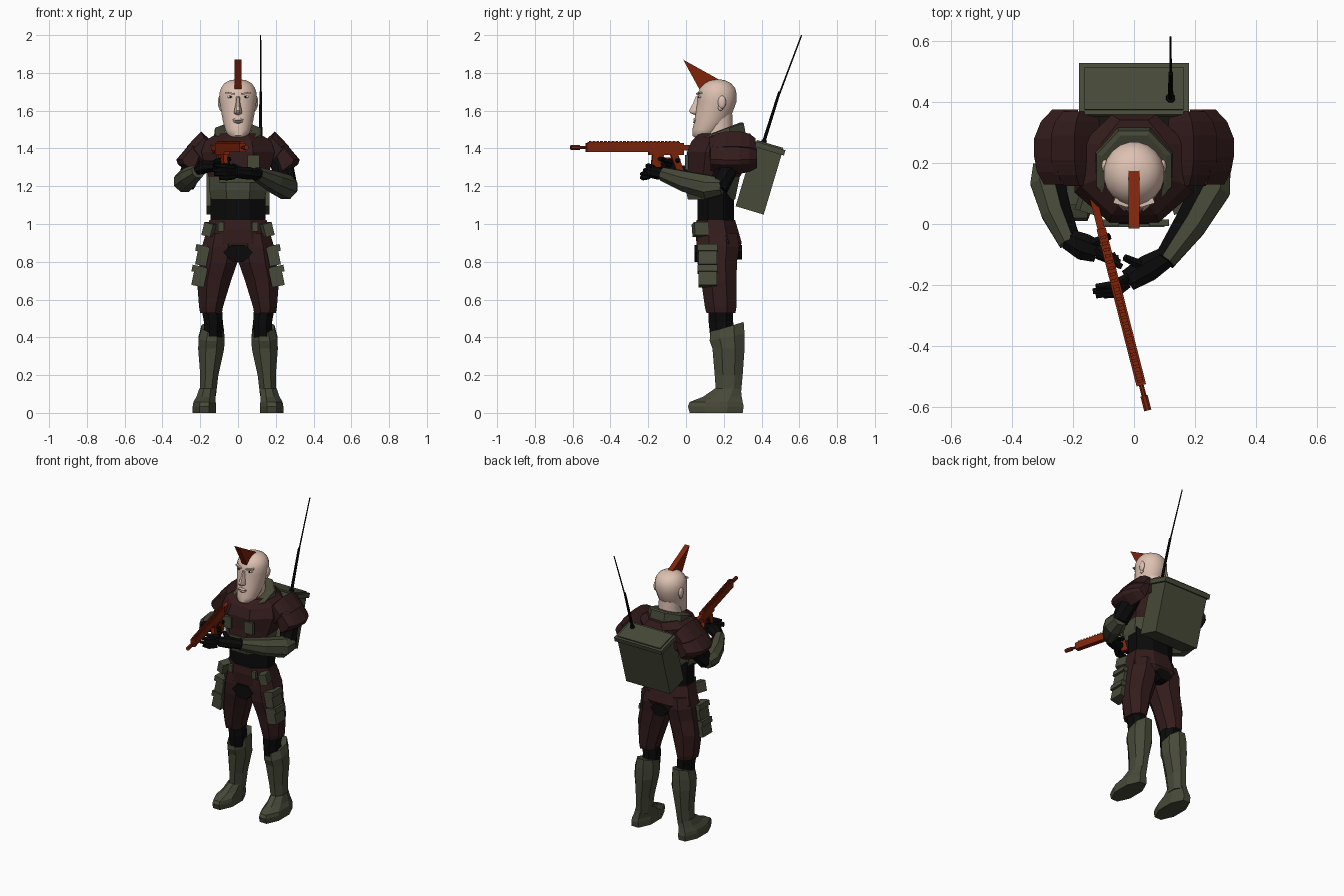
import bpy, bmesh, math
from mathutils import Matrix, Vector, Euler


def material(name, r, g, b):
    m = bpy.data.materials.new(name)
    m.diffuse_color = (r, g, b, 1)
    return m


MAROON = material("dark maroon", 0.034, 0.0115, 0.0115)
GREEN = material("olive green", 0.063, 0.067, 0.04)
BLACK = material("black", 0.003, 0.003, 0.003)
SKIN = material("skin", 0.72, 0.53, 0.44)
RED = material("rust red", 0.21, 0.017, 0.003)
WHITE = material("eye white", 0.7, 0.7, 0.68)


def finish(name, bm, mats, sym=False, rule=None, smooth=False):
    bmesh.ops.recalc_face_normals(bm, faces=bm.faces[:])
    me = bpy.data.meshes.new(name)
    for m in mats if isinstance(mats, tuple) else (mats,):
        me.materials.append(m)
    if rule:
        bm.normal_update()
        for f in bm.faces:
            f.material_index = rule(f)
    bm.to_mesh(me)
    bm.free()
    ob = bpy.data.objects.new(name, me)
    bpy.context.collection.objects.link(ob)
    if sym:
        ob.modifiers.new("mirror", 'MIRROR').use_axis = (True, False, False)
    if smooth:
        bpy.context.view_layer.objects.active = ob
        ob.select_set(True)
        bpy.ops.object.shade_smooth_by_angle(angle=math.radians(50))
        ob.select_set(False)
    return ob


def skin_rings(bm, rings):
    vs = [[bm.verts.new(p) for p in r] for r in rings]
    n = len(vs[0])
    for a, b in zip(vs, vs[1:]):
        for i in range(n):
            bm.faces.new((a[i], a[(i + 1) % n], b[(i + 1) % n], b[i]))
    bm.faces.new(vs[0])
    bm.faces.new(vs[-1])


def unit_ring(n):
    k = math.cos(math.pi / n)
    return [(math.cos((i + .5) * 2 * math.pi / n) / k, math.sin((i + .5) * 2 * math.pi / n) / k) for i in range(n)]


# horizontal rings: (centre x, half width, front y, back y, z, slope)
def loft(name, rings, mats, n=8, **kw):
    bm = bmesh.new()
    out = []
    for cx, hw, yf, yb, z, *s in rings:
        cy, ry = (yf + yb) / 2, (yb - yf) / 2
        sl = s[0] if s else 0
        out.append([(cx + hw * c, cy + ry * d, z + sl * ry * d) for c, d in unit_ring(n)])
    skin_rings(bm, out)
    return finish(name, bm, mats, **kw)


# round or flattened tube along a path
def tube(name, pts, radii, mats, n=8, flat=1.0, **kw):
    bm = bmesh.new()
    P = [Vector(p) for p in pts]
    out = []
    for i, p in enumerate(P):
        q = (P[min(i + 1, len(P) - 1)] - P[max(i - 1, 0)]).to_track_quat('Z', 'Y')
        out.append([p + q @ Vector((c * radii[i], d * radii[i] * flat, 0)) for c, d in unit_ring(n)])
    skin_rings(bm, out)
    return finish(name, bm, mats, **kw)


def box(name, c, size, mats, rot=(0, 0, 0), base=Matrix(), **kw):
    bm = bmesh.new()
    m = base @ Matrix.Translation(c) @ Euler(rot).to_matrix().to_4x4() @ Matrix.Diagonal((*size, 1))
    bmesh.ops.create_cube(bm, size=1, matrix=m)
    return finish(name, bm, mats, **kw)


# xz profile swept along y, each station (y, scale about pivot)
def prism(name, prof, stations, pivot, mats, **kw):
    bm = bmesh.new()
    px, pz = pivot
    skin_rings(bm, [[(px + (x - px) * s, y, pz + (z - pz) * s) for x, z in prof] for y, s in stations])
    return finish(name, bm, mats, **kw)


# legs: boots, knees, thighs
loft("boot_foot", [(.178, .062, .02, .30, 0), (.178, .062, .01, .305, .035), (.177, .059, .02, .30, .058),
                   (.17, .05, .09, .295, .085), (.162, .043, .155, .29, .13)], GREEN, sym=True)
loft("boot_shaft", [(.16, .043, .16, .29, .09), (.152, .048, .152, .30, .2), (.142, .069, .14, .31, .34),
                    (.14, .068, .125, .31, .40, .2), (.135, .058, .13, .305, .455, .3)], GREEN, sym=True)
loft("knee", [(.132, .05, .13, .26, .38), (.13, .05, .12, .25, .48), (.14, .055, .12, .25, .56)], BLACK, sym=True)
loft("thigh", [(.143, .058, .108, .262, .53), (.143, .063, .10, .267, .56), (.127, .09, .08, .267, .70),
               (.102, .1, .06, .27, .80), (.093, .098, .055, .282, .88), (.085, .085, .06, .27, .95)],
     MAROON, sym=True)
loft("pelvis", [(0, .14, .07, .27, .84), (0, .182, .055, .295, .9), (0, .165, .05, .275, .97), (0, .152, .055, .26, 1.02)],
     MAROON)
GROIN = [(.035, .89), (.078, .85), (.03, .80), (-.03, .80), (-.078, .85), (-.035, .89)]
prism("groin_panel", GROIN, [(.045, 1), (.17, 1)], (0, .85), BLACK)
prism("seat_panel", GROIN, [(.17, .85), (.296, .85)], (0, .88), BLACK)

# thigh and belt pouches
for z, x, w in ((.83, .188, .06), (.72, .204, .068)):
    box("thigh_pouch", (x, .115, z), (w, .1, .1), GREEN, (0, -.2, 0), sym=True)
    box("pouch_flap", (x + .003, .115, z + .04), (w + .006, .106, .035), GREEN, (0, -.2, 0), sym=True)
box("belt_pouch", (.152, .075, .97), (.05, .075, .07), GREEN, (0, -.25, .3), sym=True)
box("belt_clip", (.09, .05, .985), (.03, .02, .05), GREEN, sym=True)

# torso
loft("abdomen", [(0, .145, .06, .255, 1.0), (0, .147, .06, .255, 1.2)], BLACK)
loft("vest", [(0, .142, .01, .26, 1.13), (0, .152, .0, .27, 1.18), (0, .155, .0, .285, 1.25), (0, .17, .005, .31, 1.29),
              (0, .195, .005, .34, 1.38), (0, .175, .03, .358, 1.44), (0, .11, .07, .34, 1.48)],
     (MAROON, GREEN), rule=lambda f: int(f.calc_center_median().z < 1.26 and f.calc_center_median().y < .25))
box("chest_pocket", (.082, .004, 1.325), (.065, .02, .08), GREEN, sym=True)
box("vest_strap", (0, -.002, 1.235), (.2, .016, .03), GREEN)
loft("collar", [(0, .13, .04, .32, 1.43, .2), (0, .122, .045, .305, 1.49, .35), (0, .105, .06, .29, 1.495, .38)], GREEN)

# layered shoulder pads, curved front to back
prism("shoulder_pad_upper", [(.11, 1.41), (.195, 1.49), (.272, 1.41), (.2, 1.32)],
      [(.125, .72), (.16, .9), (.21, 1), (.29, 1), (.335, .9), (.368, .7)], (.14, 1.37), MAROON, sym=True)
prism("shoulder_pad_lower", [(.19, 1.43), (.255, 1.425), (.327, 1.34), (.318, 1.315), (.25, 1.265)],
      [(.13, .8), (.17, .94), (.22, 1), (.28, 1), (.335, .86), (.375, .62)], (.17, 1.345), MAROON, sym=True)

# arms: black sleeves, green forearm guards with a black inner face
tube("upper_arm_left", [(.2, .24, 1.36), (.24, .215, 1.29), (.262, .17, 1.19)], [.045, .056, .05], BLACK)
tube("upper_arm_right", [(-.2, .24, 1.36), (-.245, .215, 1.29), (-.275, .17, 1.21)], [.045, .055, .048], BLACK)
inner_l, inner_r = Vector((-.65, -.25, .7)), Vector((.7, .1, .7))
tube("forearm_left", [(.272, .19, 1.2), (.255, .12, 1.195), (.185, .0, 1.225), (.1, -.12, 1.265)], [.045, .063, .054, .036],
     (GREEN, BLACK), rule=lambda f: int(f.normal.dot(inner_l) > .7))
tube("forearm_right", [(-.29, .2, 1.22), (-.284, .14, 1.225), (-.255, .04, 1.25), (-.21, -.06, 1.28)], [.04, .056, .05, .036],
     (GREEN, BLACK), rule=lambda f: int(f.normal.dot(inner_r) > .7))


def hand(side, wrist, palm, knuckle, tips, thumb):
    tube("glove_" + side, [wrist, palm, knuckle], [.034, .044, .036], BLACK, flat=.75)
    k = Vector(knuckle)
    for i, t in enumerate(tips):
        off = Vector((0, .012 - .008 * i, .024 - .016 * i))
        mid = (k + Vector(t)) / 2 + Vector((0, -.012, 0))
        tube("finger_" + side, [k + off, mid + off * .6, t], [.013, .013, .009], BLACK, n=6)
    tube("thumb_" + side, [palm, thumb], [.018, .011], BLACK, n=6)


hand("left", (.11, -.105, 1.26), (.045, -.145, 1.27), (-.02, -.185, 1.275),
     [(-.125, -.205, 1.31), (-.135, -.22, 1.285), (-.125, -.235, 1.265), (-.1, -.235, 1.245)], (-.03, -.11, 1.31))
hand("right", (-.215, -.05, 1.285), (-.165, -.075, 1.305), (-.12, -.09, 1.305),
     [(-.04, -.14, 1.345), (-.045, -.125, 1.32), (-.05, -.11, 1.295), (-.06, -.1, 1.27)], (-.08, -.04, 1.34))

# rifle, built along its own axis from butt to muzzle
AIM = Matrix.Translation((-.15, .15, 0)) @ Matrix.Rotation(math.atan2(-.76, .195), 4, 'Z')


def gun(name, l0, l1, z0, z1, w=.026, rot=0):
    return box("rifle_" + name, ((l0 + l1) / 2, 0, (z0 + z1) / 2), (l1 - l0, w, z1 - z0), RED, (0, rot, 0), AIM)


gun("butt", 0, .035, 1.335, 1.42)
gun("stock_tube", .02, .2, 1.388, 1.418, .024)
gun("stock_brace", .03, .13, 1.365, 1.385, .02, -.4)
gun("receiver", .17, .36, 1.365, 1.43, .03)
gun("handguard", .36, .70, 1.382, 1.428, .032)
gun("trigger_guard", .22, .28, 1.345, 1.352, .012)
gun("grip", .185, .222, 1.265, 1.38, .024, .35)
gun("magazine", .285, .345, 1.25, 1.375, .022, -.12)
gun("rail", .19, .69, 1.428, 1.434, .02)
for i in range(24):
    gun("rail_tooth", .195 + i * .0208, .205 + i * .0208, 1.433, 1.440, .02)
tube("rifle_barrel", [AIM @ Vector((l, 0, 1.405)) for l in (.69, .735, .736, .785)], [.008, .008, .012, .012], RED)

# head
loft("head", [(0, .035, .05, .12, 1.455), (0, .056, .034, .15, 1.468), (0, .068, .034, .19, 1.50), (0, .08, .045, .225, 1.545),
              (0, .09, .052, .25, 1.60), (0, .098, .062, .268, 1.65), (0, .099, .062, .268, 1.69), (0, .09, .073, .26, 1.72),
              (0, .072, .098, .238, 1.745), (0, .045, .125, .21, 1.76), (0, .015, .15, .185, 1.765)],
     SKIN, n=20, smooth=True)
loft("neck", [(0, .07, .10, .25, 1.42), (0, .068, .10, .245, 1.58)], SKIN, n=16, smooth=True)
loft("nose", [(0, .009, .052, .09, 1.675), (0, .012, .038, .09, 1.64), (0, .02, .016, .09, 1.60),
              (0, .021, .022, .09, 1.587), (0, .012, .045, .09, 1.578)], SKIN, smooth=True)
box("brow", (.042, .07, 1.692), (.05, .018, .008), SKIN, (0, -.15, .3), sym=True)
loft("upper_lip", [(0, .02, .045, .08, 1.547), (0, .03, .038, .08, 1.551), (0, .018, .043, .08, 1.562)], SKIN, smooth=True)
loft("lower_lip", [(0, .018, .042, .08, 1.532), (0, .028, .036, .08, 1.541), (0, .022, .045, .08, 1.546)], SKIN, smooth=True)
box("mouth_line", (0, .048, 1.5485), (.055, .014, .002), BLACK)


def ball(name, c, size, mat, **kw):
    bm = bmesh.new()
    bmesh.ops.create_uvsphere(bm, u_segments=14, v_segments=8, radius=1,
                              matrix=Matrix.Translation(c) @ Matrix.Diagonal((*size, 1)))
    finish(name, bm, mat, sym=True, smooth=True, **kw)


ball("eye", (.041, .075, 1.673), (.016, .009, .007), WHITE)
ball("iris", (.040, .069, 1.673), (.006, .005, .006), BLACK)
ball("ear", (.095, .19, 1.645), (.012, .022, .035), SKIN)
ball("ear_lobe", (.09, .183, 1.617), (.01, .014, .018), SKIN)

# mohawk wedge
bm = bmesh.new()
skin_rings(bm, [[(x, y, z) for y, z in ((-.015, 1.87), (.07, 1.715), (.13, 1.73), (.188, 1.757))] for x in (-.018, .018)])
finish("mohawk", bm, RED)

# tilted backpack with lid, and antenna
PACK = Matrix.Translation((0, .337, 1.072)) @ Matrix.Rotation(-.29, 4, 'X')
box("backpack", (0, 0, .175), (.335, .155, .35), GREEN, base=PACK)
box("backpack_lid", (0, .003, .345), (.36, .175, .03), GREEN, base=PACK)
box("backpack_lid_top", (0, .003, .363), (.325, .145, .01), GREEN, base=PACK)
tube("antenna_base", [(.12, .405, 1.41), (.12, .415, 1.445)], [.016, .014], BLACK)
tube("antenna_lower", [(.12, .41, 1.43), (.12, .495, 1.70)], [.009, .007], BLACK)
tube("antenna_whip", [(.12, .495, 1.69), (.12, .612, 2.0)], [.004, .003], BLACK, n=6)
